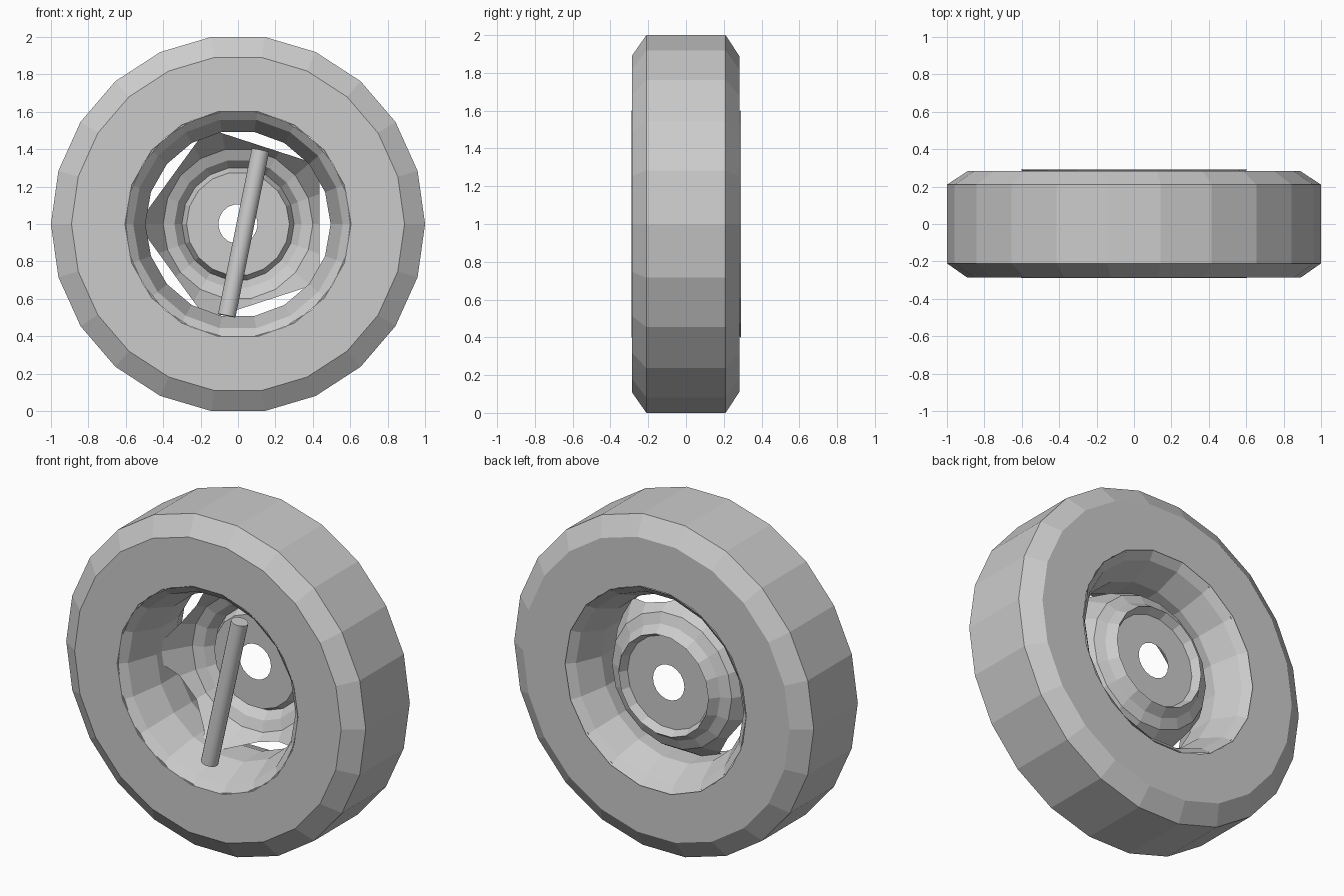
import bpy, bmesh, math
from mathutils import Vector, Matrix

cube = bpy.data.objects.get("Cube")
if cube:
    bpy.data.objects.remove(cube, do_unlink=True)

grey = bpy.data.materials.new("light_grey")
grey.use_nodes = True
COLOUR = (0.6, 0.6, 0.6, 1)
grey.diffuse_color = COLOUR
grey.node_tree.nodes["Principled BSDF"].inputs["Base Color"].default_value = COLOUR

CENTRE = Vector((0, 0, 1))


def finish(name, bm):
    mesh = bpy.data.meshes.new(name)
    bm.to_mesh(mesh)
    bm.free()
    mesh.materials.append(grey)
    obj = bpy.data.objects.new(name, mesh)
    bpy.context.collection.objects.link(obj)
    return obj


def lathe(profile, sides, closed=False):
    """Turn (radius, y) points around the axle; the height is stretched to fill the flat top."""
    bm = bmesh.new()
    rings = []
    for r, y in profile:
        ring = []
        for i in range(sides):
            a = math.tau * i / sides
            ring.append(bm.verts.new(CENTRE + Vector((r * math.cos(a), y, 1.01 * r * math.sin(a)))))
        rings.append(ring)
    pairs = list(zip(rings, rings[1:]))
    if closed:
        pairs.append((rings[-1], rings[0]))
    for a, b in pairs:
        for i in range(sides):
            j = (i + 1) % sides
            bm.faces.new((a[i], a[j], b[j], b[i]))
    bmesh.ops.recalc_face_normals(bm, faces=bm.faces)
    return bm


# Tyre: flat tread with chamfered shoulders
tyre = [(0.6, -0.287), (0.89, -0.287), (1, -0.21), (1, 0.21), (0.89, 0.282), (0.6, 0.282)]
finish("tyre", lathe(tyre, 22, closed=True))

# Rim barrel: lips at both ends, narrow in the middle
barrel = [(0.605, -0.289), (0.56, -0.25), (0.495, -0.07), (0.495, 0.1), (0.56, 0.25), (0.605, 0.29)]
finish("rim_barrel", lathe(barrel, 18))

# Pressed hub dish with a raised ring and an axle hole
dish = [(0.105, 0.165), (0.275, 0.165), (0.3, 0.215), (0.34, 0.16), (0.4, 0.135), (0.5, -0.03)]
bm = lathe(dish, 18)
# Five flat cuts leave slots between the dish and the barrel
for k in range(5):
    a = math.tau * k / 5
    out = Vector((math.cos(a), 0, math.sin(a)))
    bmesh.ops.bisect_plane(bm, geom=bm.verts[:] + bm.edges[:] + bm.faces[:],
                           plane_co=CENTRE + out * 0.435, plane_no=out, clear_outer=True)
finish("hub_dish", bm)

# Slanted rod across the front opening
top, bottom = Vector((0.12, -0.155, 1.395)), Vector((-0.06, -0.185, 0.51))
axis = top - bottom
bm = bmesh.new()
bmesh.ops.create_cone(bm, cap_ends=True, segments=20, radius1=0.048, radius2=0.048, depth=axis.length,
                      matrix=Matrix.Translation((top + bottom) / 2)
                      @ axis.to_track_quat('Z', 'Y').to_matrix().to_4x4())
rod = finish("cross_rod", bm)
bpy.ops.object.select_all(action='DESELECT')
rod.select_set(True)
bpy.context.view_layer.objects.active = rod
bpy.ops.object.shade_smooth_by_angle()
